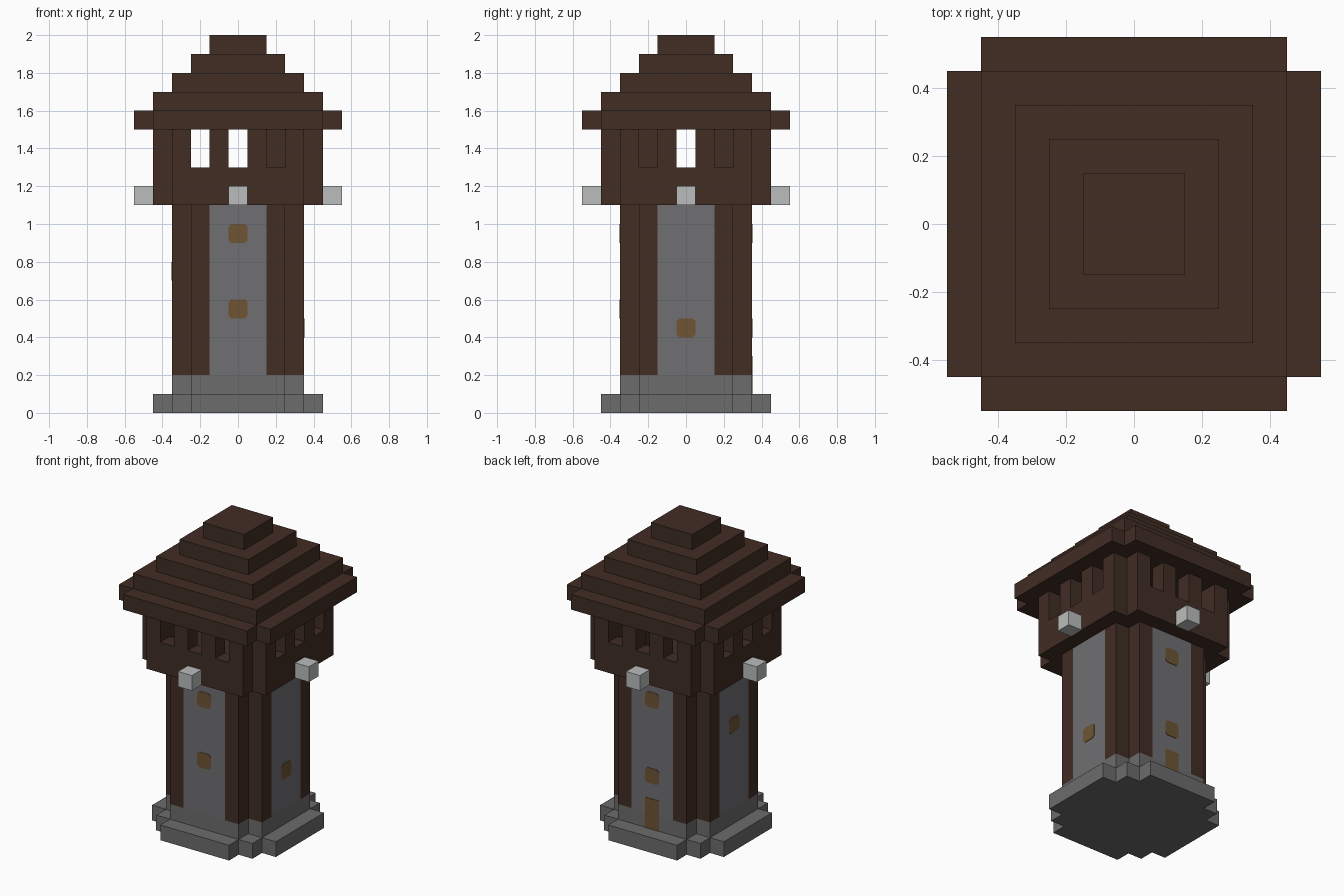
import bpy
import bmesh
from math import pi
from mathutils import Matrix

cube = bpy.data.objects.get("Cube")
if cube:
    bpy.data.objects.remove(cube, do_unlink=True)


def material(name, r, g, b):
    rgba = [((c / 255 + 0.055) / 1.055) ** 2.4 for c in (r, g, b)] + [1]
    m = bpy.data.materials.new(name)
    m.use_nodes = True
    m.diffuse_color = rgba
    m.node_tree.nodes["Principled BSDF"].inputs["Base Color"].default_value = rgba
    return m


wood = material("dark wood", 65, 45, 36)
stone = material("grey stone", 112, 110, 113)
footing = material("footing stone", 108, 108, 109)
gold = material("amber", 110, 85, 51)
pale = material("pale stone", 186, 190, 188)


def finish(name, bm, *mats):
    bmesh.ops.recalc_face_normals(bm, faces=bm.faces)
    mesh = bpy.data.meshes.new(name)
    bm.to_mesh(mesh)
    bm.free()
    for m in mats:
        mesh.materials.append(m)
    ob = bpy.data.objects.new(name, mesh)
    bpy.context.collection.objects.link(ob)
    return ob


def prism(name, quarter, z0, z1, *mats):
    """Extrude a plan made of one quarter outline turned four times."""
    bm = bmesh.new()
    plan = []
    for turn in range(4):
        plan += quarter
        quarter = [(-y, x) for x, y in quarter]
    base = bm.faces.new([bm.verts.new((x, y, z0)) for x, y in plan])
    top = bmesh.ops.extrude_face_region(bm, geom=[base], use_keep_orig=True)
    verts = [v for v in top["geom"] if isinstance(v, bmesh.types.BMVert)]
    bmesh.ops.translate(bm, verts=verts, vec=(0, 0, z1 - z0))
    return finish(name, bm, *mats)


def cross(a, b):
    return [(b, -a), (b, -b), (a, -b)]


def add_box(bm, low, high):
    size = [h - l for l, h in zip(low, high)]
    mid = [(h + l) / 2 for l, h in zip(low, high)]
    bmesh.ops.create_cube(bm, size=1, matrix=Matrix.Translation(mid) @ Matrix.Diagonal((*size, 1)))


# Stepped footing
prism("footing_lower", [(.25, -.45), (.25, -.35), (.35, -.35), (.35, -.25), (.45, -.25)], 0, .1, footing)
prism("footing_upper", cross(.35, .25), .1, .2, footing)

# Shaft: wooden corners, stone panel in the middle of each side
shaft = prism("shaft", [(-.15, -.35), (.15, -.35), (.25, -.35), (.25, -.25), (.35, -.25)],
              .2, 1.1, wood, stone)
for f in shaft.data.polygons:
    c = f.center
    if abs(f.normal.z) < .5 and min(abs(c.x), abs(c.y)) < .01:
        f.material_index = 1

# Gallery: hollowed out, with three openings through each side
gallery = prism("gallery", cross(.45, .35), 1.1, 1.5, wood)
cutters = [prism("room_cutter", cross(.35, .25), 1.2, 1.6, wood)]
for along_x in (False, True):
    bm = bmesh.new()
    for p in (-.2, 0, .2):
        add_box(bm, (p - .05, -.6, 1.3), (p + .05, .6, 1.6))
    if along_x:
        bmesh.ops.rotate(bm, verts=bm.verts, matrix=Matrix.Rotation(pi / 2, 3, "Z"))
    cutters.append(finish("window_cutter", bm, wood))
for c in cutters:
    c.hide_render = True
    mod = gallery.modifiers.new("cut", "BOOLEAN")
    mod.operation = "DIFFERENCE"
    mod.solver = "EXACT"
    mod.object = c
bpy.context.view_layer.update()
cut_mesh = bpy.data.meshes.new_from_object(gallery.evaluated_get(bpy.context.evaluated_depsgraph_get()))
gallery.modifiers.clear()
gallery.data = cut_mesh
for c in cutters:
    bpy.data.objects.remove(c, do_unlink=True)

# Posts inside the gallery
for name, y in (("front_inner_post", -.2), ("back_inner_post", .2)):
    bm = bmesh.new()
    add_box(bm, (.15, y - .05, 1.2), (.25, y + .05, 1.5))
    finish(name, bm, wood)

# Pale blocks jutting out below the openings
for turn, side in enumerate(("front", "left", "back", "right")):
    bm = bmesh.new()
    add_box(bm, (-.05, -.55, 1.1), (.05, -.45, 1.2))
    bmesh.ops.rotate(bm, verts=bm.verts, matrix=Matrix.Rotation(turn * pi / 2, 3, "Z"))
    finish(side + "_block", bm, pale)

# Stepped roof
prism("roof_eaves", cross(.55, .45), 1.5, 1.6, wood)
for i in range(4):
    r = .45 - .1 * i
    prism("roof_step", [(r, -r)], 1.6 + .1 * i, 1.7 + .1 * i, wood)


# Amber windows and door as thin plates with clipped corners
def plate(name, turn, z0, z1, clip):
    bm = bmesh.new()
    add_box(bm, (-.05, -.353, z0), (.05, -.347, z1))
    if clip:
        edges = [e for e in bm.edges if abs(e.verts[0].co.y - e.verts[1].co.y) > .001]
        bmesh.ops.bevel(bm, geom=edges, offset=clip, segments=1, affect="EDGES")
    bmesh.ops.rotate(bm, verts=bm.verts, matrix=Matrix.Rotation(turn * pi / 2, 3, "Z"))
    finish(name, bm, gold)


for side, turn, heights in (("front", 0, (.5, .9)), ("left", 1, (.4,)),
                            ("back", 2, (.4, .9)), ("right", 3, (.7,))):
    for z in heights:
        plate(side + "_window", turn, z, z + .1, .015)
plate("back_door", 2, .1, .3, 0)
